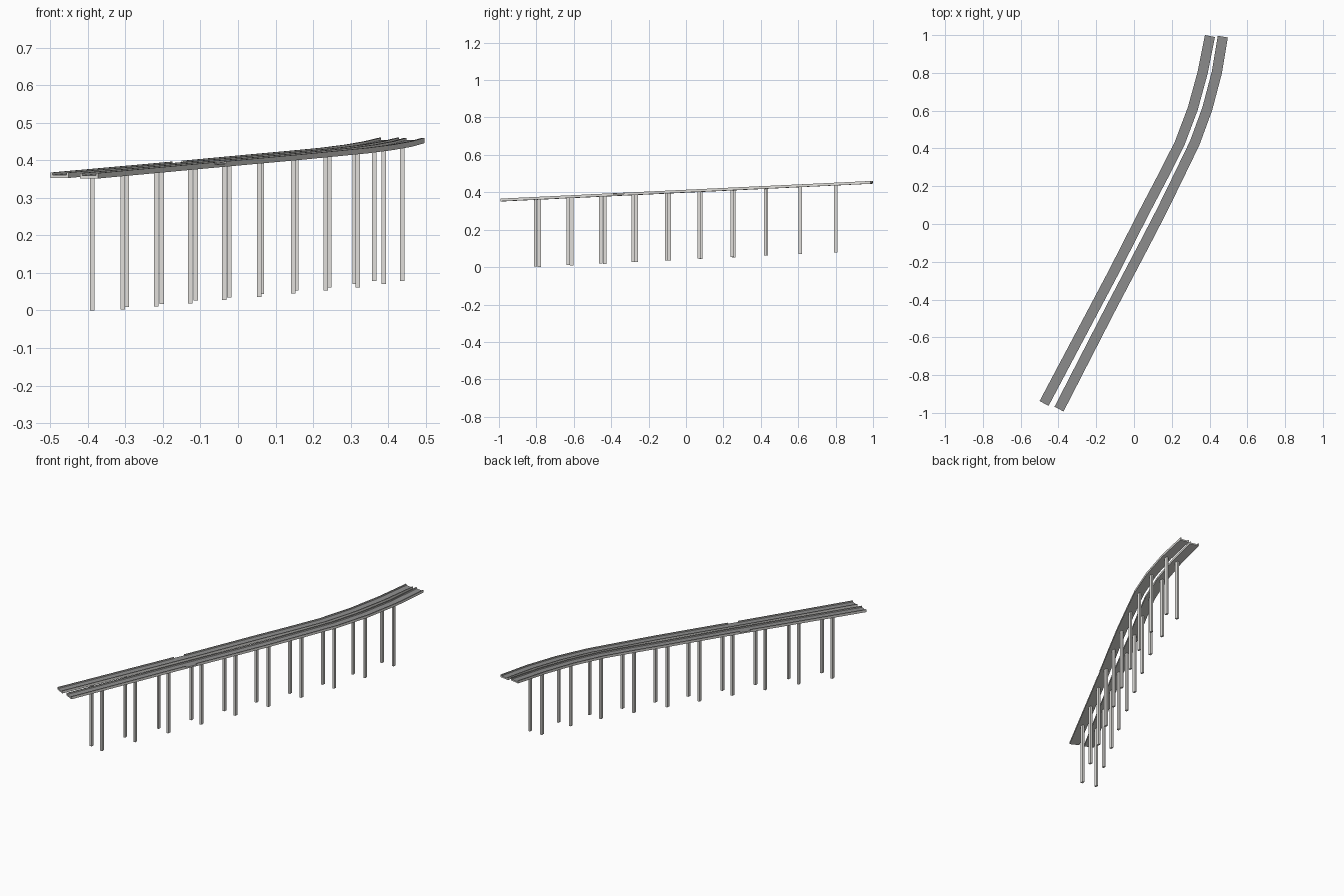
import bpy, bmesh
from mathutils import Vector

if "Cube" in bpy.data.objects:
    bpy.data.objects.remove(bpy.data.objects["Cube"])

# Centre lines of the two decks in plan
LEFT = [(-0.476, -0.95), (-0.386, -0.78), (-0.113, -0.265), (0.063, 0.08), (0.155, 0.255),
        (0.241, 0.425), (0.311, 0.61), (0.363, 0.80), (0.402, 0.995)]
RIGHT = [(-0.397, -0.98), (-0.129, -0.458), (0.057, -0.104), (0.147, 0.07), (0.235, 0.25),
         (0.322, 0.43), (0.388, 0.61), (0.438, 0.80), (0.470, 0.992)]
HALF = 0.027
WALL = 0.006
SLAB = 0.008
RIM = 0.0145

asphalt = bpy.data.materials.new("asphalt")
asphalt.diffuse_color = (0.27, 0.27, 0.27, 1)
asphalt.use_nodes = True
asphalt.node_tree.nodes["Principled BSDF"].inputs["Base Color"].default_value = asphalt.diffuse_color
concrete = bpy.data.materials.new("concrete")
concrete.diffuse_color = (0.75, 0.74, 0.71, 1)
concrete.use_nodes = True
concrete.node_tree.nodes["Principled BSDF"].inputs["Base Color"].default_value = concrete.diffuse_color


def underside(y):
    return 0.3985 + 0.0477 * y


def new_object(name, bm):
    """Finish a part: concrete body, dark upward faces on the decks."""
    bmesh.ops.recalc_face_normals(bm, faces=bm.faces)
    bm.normal_update()
    for f in bm.faces:
        f.material_index = 1 if f.normal.z > 0.7 else 0
    me = bpy.data.meshes.new(name)
    bm.to_mesh(me)
    bm.free()
    me.materials.append(concrete)
    me.materials.append(asphalt)
    ob = bpy.data.objects.new(name, me)
    bpy.context.collection.objects.link(ob)
    return ob


def sections(path):
    """Mitred (point, sideways vector, height) for every path point."""
    pts = [Vector(p) for p in path]
    dirs = [(b - a).normalized() for a, b in zip(pts, pts[1:])]
    out = []
    for i, p in enumerate(pts):
        a, b = dirs[max(i - 1, 0)], dirs[min(i, len(dirs) - 1)]
        d = (a + b).normalized()
        out.append((p, Vector((d.y, -d.x)) / d.dot(a), underside(p.y)))
    return out


def at_y(secs, y):
    """Interpolated section where the centre line reaches y."""
    for a, b in zip(secs, secs[1:]):
        if a[0].y <= y <= b[0].y:
            t = (y - a[0].y) / (b[0].y - a[0].y)
            return (a[0].lerp(b[0], t), a[1].lerp(b[1], t), a[2] + t * (b[2] - a[2]))


def sweep(bm, secs, profile):
    rings = []
    for p, n, z in secs:
        rings.append([bm.verts.new((p.x + n.x * u, p.y + n.y * u, z + v)) for u, v in profile])
    k = len(profile)
    for r, s in zip(rings, rings[1:]):
        for i in range(k):
            bm.faces.new((r[i], r[(i + 1) % k], s[(i + 1) % k], s[i]))
    bm.faces.new(rings[0])
    bm.faces.new(rings[-1])


def rect(u0, u1, v0, v1):
    return [(u0, v0), (u1, v0), (u1, v1), (u0, v1)]


def build_deck(side, path, outer, gap):
    secs = sections(path)
    # Slab with the inner parapet in one profile
    s = -outer
    bm = bmesh.new()
    sweep(bm, secs, [(-s * HALF, 0), (s * HALF, 0), (s * HALF, RIM), (s * (HALF - WALL), RIM),
                     (s * (HALF - WALL), SLAB), (-s * HALF, SLAB)])
    new_object(side + "_deck", bm)
    # Outer parapet, interrupted by a short opening
    bm = bmesh.new()
    g0, g1 = at_y(secs, gap[0]), at_y(secs, gap[1])
    profile = rect(outer * (HALF - WALL), outer * HALF, SLAB, RIM)
    sweep(bm, [q for q in secs if q[0].y < gap[0]] + [g0], profile)
    sweep(bm, [g1] + [q for q in secs if q[0].y > gap[1]], profile)
    new_object(side + "_outer_parapet", bm)


def build_pillars(side, path, ys, base0, base1):
    secs = sections(path)
    for i, y in enumerate(ys):
        p, n, top = at_y(secs, y)
        z0 = base0 + (base1 - base0) * i / (len(ys) - 1)
        bm = bmesh.new()
        bmesh.ops.create_cube(bm, size=1)
        z1 = top + 0.003
        for v in bm.verts:
            v.co = Vector((p.x + v.co.x * 0.012, p.y + v.co.y * 0.018, z0 if v.co.z < 0 else z1))
        new_object(f"{side}_pillar_{i + 1}", bm)


build_deck("left", LEFT, -1, (-0.345, -0.29))
build_deck("right", RIGHT, 1, (-0.375, -0.32))
build_pillars("left", LEFT, [-0.785, -0.61, -0.435, -0.265, -0.09, 0.08, 0.255, 0.43, 0.61, 0.80], 0.0, 0.079)
build_pillars("right", RIGHT, [-0.805, -0.63, -0.455, -0.282, -0.104, 0.07, 0.247, 0.425, 0.61, 0.80], 0.002, 0.079)
